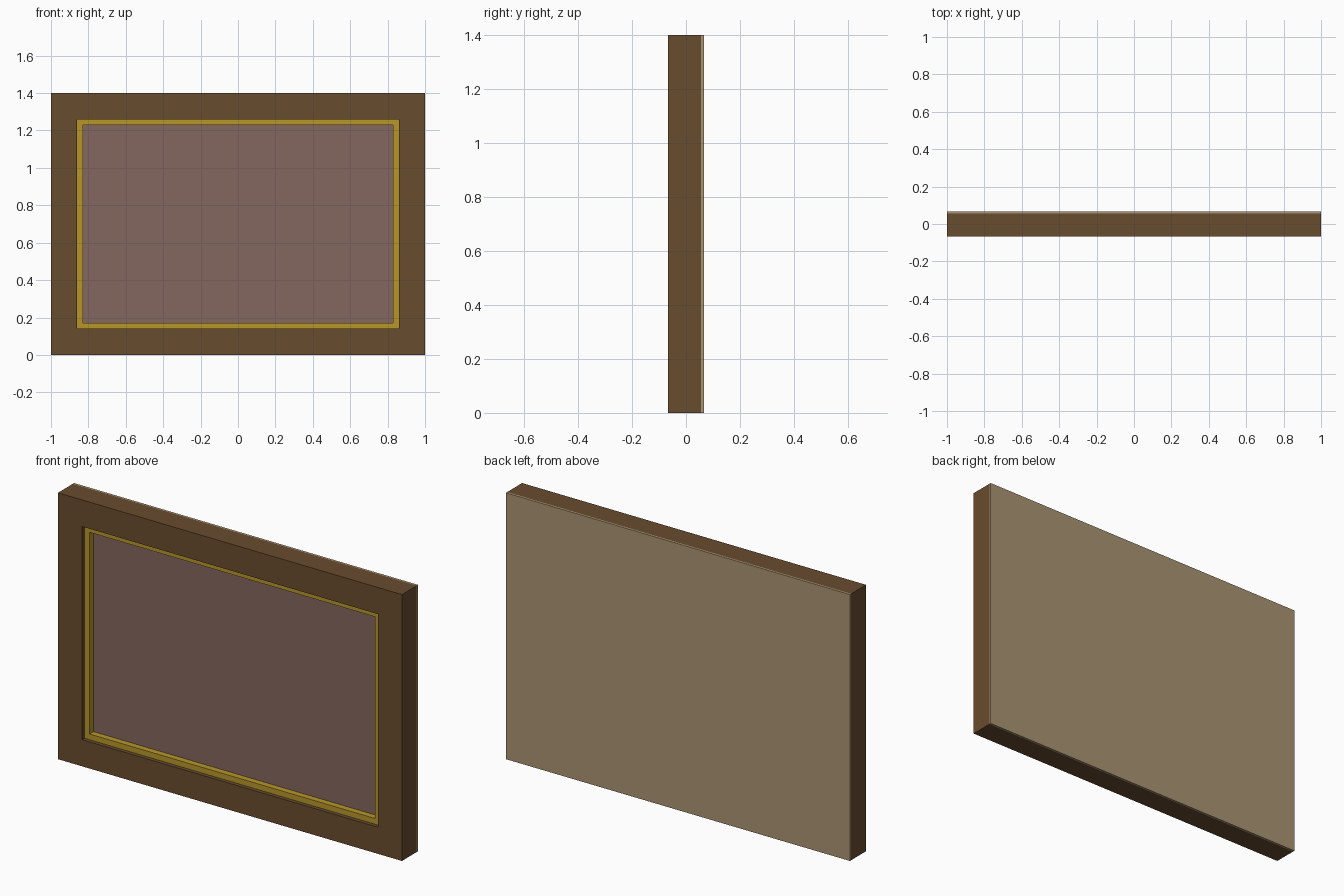
import bpy
import bmesh

cube = bpy.data.objects.get("Cube")
if cube:
    bpy.data.objects.remove(cube, do_unlink=True)

WIDTH, HEIGHT = 2.0, 1.4
FRONT, BACK = -0.067, 0.067
BOARD_FRONT = 0.056     # where the backing board meets the frame
RAIL = 0.14             # width of the wooden rails
LIP = 0.03              # width of the gilded lip


def material(name, srgb):
    color = [((c / 255 + 0.055) / 1.055) ** 2.4 for c in srgb] + [1.0]
    mat = bpy.data.materials.new(name)
    mat.use_nodes = True
    mat.diffuse_color = color
    mat.node_tree.nodes["Principled BSDF"].inputs["Base Color"].default_value = color
    return mat


def finish(name, bm, mat):
    bmesh.ops.recalc_face_normals(bm, faces=bm.faces)
    mesh = bpy.data.meshes.new(name)
    bm.to_mesh(mesh)
    bm.free()
    mesh.materials.append(mat)
    obj = bpy.data.objects.new(name, mesh)
    bpy.context.collection.objects.link(obj)
    return obj


def loop(bm, inset, y):
    """Rectangle of vertices set in from the outer edge of the frame."""
    x = WIDTH / 2 - inset
    low, high = inset, HEIGHT - inset
    return [bm.verts.new((px, y, pz))
            for px, pz in ((-x, low), (x, low), (x, high), (-x, high))]


def ring(name, outer, inner, y0, y1, mat):
    """Closed rectangular moulding with a square section."""
    bm = bmesh.new()
    section = ((outer, y0), (inner, y0), (inner, y1), (outer, y1))
    loops = [loop(bm, inset, y) for inset, y in section]
    for k in range(4):
        a, b = loops[k], loops[(k + 1) % 4]
        for i in range(4):
            j = (i + 1) % 4
            bm.faces.new((a[i], a[j], b[j], b[i]))
    return finish(name, bm, mat)


def panel(name, inset, y0, y1, mat):
    """Flat rectangular board."""
    bm = bmesh.new()
    a, b = loop(bm, inset, y0), loop(bm, inset, y1)
    bm.faces.new(a)
    bm.faces.new(b)
    for i in range(4):
        j = (i + 1) % 4
        bm.faces.new((a[i], a[j], b[j], b[i]))
    return finish(name, bm, mat)


wood = material("dark wood", (105, 76, 46))
gold = material("gold", (183, 150, 42))
canvas = material("dusty mauve", (132, 103, 94))
board = material("tan board", (170, 148, 115))

# Wooden frame, recessed gilded lip, canvas and backing board
ring("wooden_frame", 0, RAIL, FRONT, BOARD_FRONT, wood)
ring("gilded_lip", RAIL, RAIL + LIP, FRONT + 0.02, BOARD_FRONT, gold)
panel("canvas", RAIL + LIP, FRONT + 0.053, BOARD_FRONT, canvas)
panel("backing_board", 0, BOARD_FRONT, BACK, board)
